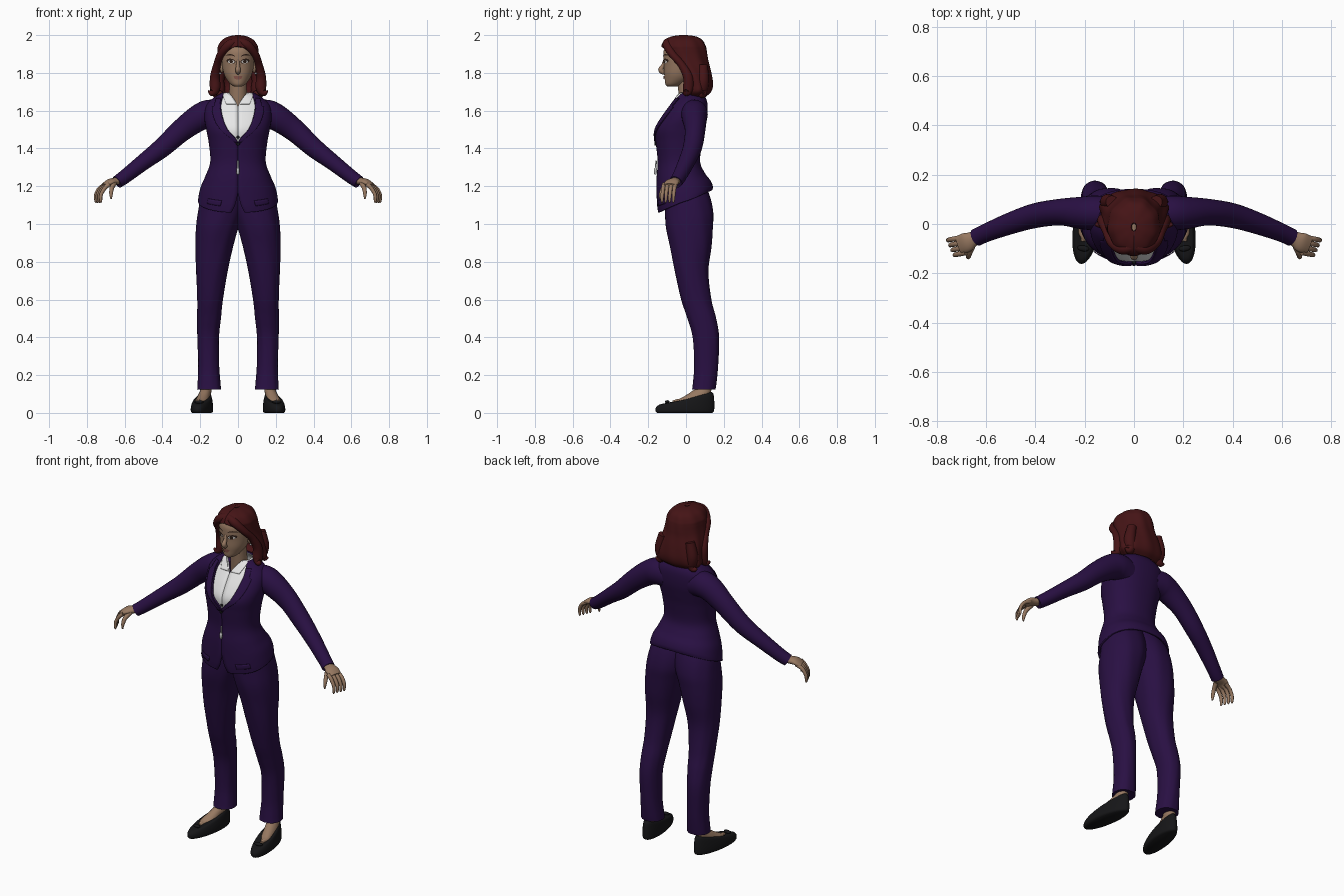
import bpy, bmesh, math
from mathutils import Matrix, Vector

cube = bpy.data.objects.get("Cube")
if cube:
    bpy.data.objects.remove(cube)


def material(name, *rgb):
    m = bpy.data.materials.new(name)
    m.use_nodes = True
    m.diffuse_color = (*rgb, 1)
    m.node_tree.nodes["Principled BSDF"].inputs["Base Color"].default_value = (*rgb, 1)
    return m


PURPLE = material("purple cloth", .022, .005, .056)
HAIR = material("auburn hair", .06, .007, .008)
SKIN = material("skin", .31, .19, .12)
WHITE = material("white cotton", .85, .85, .85)
BLACK = material("black leather", .008, .008, .009)
EYE = material("eye white", .6, .58, .55)
IRIS = material("brown iris", .03, .015, .01)
LIP = material("lip", .24, .09, .07)
METAL = material("silver metal", .5, .5, .5)


def smooth(rows, sub=6):
    """Catmull-Rom samples through rows of numbers."""
    out = []
    for i in range(len(rows) - 1):
        quad = [rows[max(i - 1, 0)], rows[i], rows[i + 1], rows[min(i + 2, len(rows) - 1)]]
        for k in range(sub):
            t = k / sub
            out.append([b + .5 * t * (c - a + t * (2 * a - 5 * b + 4 * c - d + t * (3 * (b - c) + d - a)))
                        for a, b, c, d in zip(*quad)])
    return out + [list(rows[-1])]


def finish(name, mesh, mat, mirror=False, thick=0):
    mesh.materials.append(mat)
    for p in mesh.polygons:
        p.use_smooth = True
    mesh.set_sharp_from_angle(angle=math.radians(50))
    ob = bpy.data.objects.new(name, mesh)
    bpy.context.scene.collection.objects.link(ob)
    if thick:
        mod = ob.modifiers.new("thickness", "SOLIDIFY")
        mod.thickness, mod.offset = thick, -1
    if mirror:
        ob.modifiers.new("mirror", "MIRROR").use_mirror_merge = False
    return ob


def skin_rings(name, rings, mat, closed=True, **kw):
    n, faces = len(rings[0]), []
    for i in range(len(rings) - 1):
        for j in range(n if closed else n - 1):
            k = (j + 1) % n
            faces.append((i * n + j, i * n + k, i * n + n + k, i * n + n + j))
    if closed:
        last = (len(rings) - 1) * n
        faces += [tuple(reversed(range(n))), tuple(range(last, last + n))]
    mesh = bpy.data.meshes.new(name)
    mesh.from_pydata([v for r in rings for v in r], [], faces)
    return finish(name, mesh, mat, **kw)


def loft(name, rows, mat, n=48, p=1, band=None, zr=(-9, 9), lift=0, ripple=0, xf=Matrix(), **kw):
    """Stacked ovals; a row is z, centre x, half width, front, back, opening, rise at back."""
    closed = band is None and not any(r[5] for r in rows)
    rings = []
    for z, cx, rx, yf, yb, gap, tilt in smooth(rows):
        if not zr[0] <= z <= zr[1]:
            continue
        a = math.asin(min(max(gap, 0) / rx, .97) ** (1 / p))
        lo, hi = a, 2 * math.pi - a
        if band:
            lo, hi = a + band(z)[0] / rx, a + band(z)[1] / rx
        rx, yc, ry = rx + lift, (yf + yb) / 2, (yb - yf) / 2 + lift
        ring = []
        for j in range(n):
            t = lo + (hi - lo) * j / (n if closed else n - 1)
            s, c = math.sin(t), math.cos(t)
            k = 1 + ripple * math.sin(9 * t + 14 * z)
            ring.append(xf @ Vector((cx + k * rx * math.copysign(abs(s) ** p, s),
                                     yc - k * ry * math.copysign(abs(c) ** p, c),
                                     z + tilt * (1 - c) / 2)))
        rings.append(ring)
    return skin_rings(name, rings, mat, closed, **kw)


def tube(name, pts, mat, ref=(0, 0, 1), n=20, **kw):
    """Oval tube through points x, y, z, width, height."""
    pts = smooth([q if len(q) == 5 else (*q, q[3]) for q in pts])
    rings = []
    for i, q in enumerate(pts):
        t = (Vector(pts[min(i + 1, len(pts) - 1)][:3]) - Vector(pts[max(i - 1, 0)][:3])).normalized()
        a = Vector(ref).cross(t).normalized()
        b = t.cross(a)
        rings.append([Vector(q[:3]) + a * q[3] * math.cos(u) + b * q[4] * math.sin(u)
                      for u in (2 * math.pi * j / n for j in range(n))])
    return skin_rings(name, rings, mat, **kw)


def ball(name, loc, size, mat, xf=Matrix(), **kw):
    bm = bmesh.new()
    bmesh.ops.create_uvsphere(bm, u_segments=20, v_segments=12, radius=1,
                              matrix=xf @ Matrix.Translation(loc) @ Matrix.Diagonal((*size, 1)))
    mesh = bpy.data.meshes.new(name)
    bm.to_mesh(mesh)
    bm.free()
    return finish(name, mesh, mat, **kw)


# Jacket: open shell with hem rising at the back, lapels and pocket flaps
jacket = [(1.06, 0, .212, -.148, .14, .035, .12), (1.1, 0, .208, -.153, .142, .016, .10),
          (1.17, 0, .196, -.156, .13, 0, .06), (1.24, 0, .172, -.156, .1, 0, .03),
          (1.33, 0, .147, -.15, .075, 0, 0), (1.43, 0, .155, -.16, .085, 0, 0),
          (1.5, 0, .168, -.165, .1, .055, 0), (1.56, 0, .178, -.138, .112, .08, 0),
          (1.62, 0, .172, -.098, .115, .092, 0), (1.66, 0, .14, -.07, .108, .088, 0),
          (1.695, 0, .085, -.05, .085, .078, 0)]
loft("jacket", jacket, PURPLE, n=72, p=.88, thick=.01)
loft("lapels", jacket, PURPLE, n=8, p=.88, lift=.007, thick=.006, mirror=True, zr=(1.43, 1.67),
     band=lambda z: (0, .012 + .045 * math.sin(min(1, (z - 1.43) / .17) * math.pi / 2) - (.02 if z > 1.62 else 0)))
loft("pocket_flaps", jacket, PURPLE, n=12, p=.88, lift=.005, thick=.004, mirror=True,
     zr=(1.085, 1.125), band=lambda z: (.07, .16))

# Shirt with turned collar
shirt = [(z, x, rx - .013, yf + .013, yb - .013, max(0, z - 1.635) * .8, 0)
         for z, x, rx, yf, yb, gap, tilt in jacket[4:]]
loft("shirt", shirt, WHITE, n=64, p=.88, thick=.004)
loft("shirt_collar", shirt, WHITE, n=10, p=.88, lift=.007, thick=.005, mirror=True, zr=(1.63, 1.7),
     band=lambda z: (.004, .05))
ball("shirt_button", (0, -.155, 1.46), (.008, .006, .008), BLACK)
ball("jacket_button", (0, -.162, 1.425), (.01, .006, .01), BLACK)
tube("zip_pull", [(0, -.158, 1.335, .004), (0, -.16, 1.30, .005), (0, -.162, 1.285, .009),
                  (0, -.162, 1.262, .006)], METAL, (0, 1, 0), 10)

# Trousers: one leg, mirrored; rows give height, inner, outer, front, back
leg = [(.125, .09, .216, .033, .157), (.16, .093, .214, .037, .162), (.25, .1, .211, .043, .17),
       (.4, .1, .215, .035, .175), (.5, .09, .216, .008, .16), (.6, .08, .216, -.025, .135),
       (.75, .055, .222, -.06, .118), (.88, .025, .225, -.085, .135), (.98, -.002, .222, -.105, .143),
       (1.06, -.025, .213, -.11, .145), (1.15, -.035, .195, -.11, .125), (1.25, -.03, .155, -.1, .08)]
loft("trouser_legs", [(z, (a + b) / 2, (b - a) / 2, f, k, 0, 0) for z, a, b, f, k in leg],
     PURPLE, p=.92, ripple=.008, mirror=True)

# Sleeves
tube("sleeves", [(.08, .045, 1.575, .06, .07), (.15, .045, 1.583, .07, .075), (.21, .045, 1.56, .066, .07),
                 (.3, .048, 1.495, .054, .06), (.4, .034, 1.405, .05, .052), (.5, .003, 1.328, .044, .043),
                 (.6, -.036, 1.25, .037, .037), (.64, -.055, 1.222, .036, .034)],
     PURPLE, n=28, mirror=True)

# Hands
tube("hands", [(.61, -.045, 1.237, .026, .022), (.65, -.06, 1.226, .03, .02),
               (.68, -.075, 1.22, .04, .018), (.71, -.086, 1.204, .036, .012)], SKIN, mirror=True)
for i, finger in enumerate(("little", "ring", "middle", "index")):
    y, dx = -.055 - .02 * i, -.009 * i
    tube(finger + "_fingers", [(.695 + dx / 2, y, 1.211, .012), (.732 + dx, y - .006, 1.19, .0105),
                               (.752 + dx, y - .01, 1.155, .0095), (.753 + dx, y - .012, 1.122, .007),
                               (.751 + dx, y - .012, 1.112, .002)], SKIN, (0, 1, 0), 10, mirror=True)
tube("thumbs", [(.655, -.085, 1.216, .014), (.668, -.118, 1.19, .012), (.672, -.133, 1.16, .01),
                (.672, -.137, 1.132, .004)], SKIN, (1, 0, 0), 10, mirror=True)

# Feet and flat shoes, toes turned out
splay = Matrix.Translation((.19, 0, 0)) @ Matrix.Rotation(.16, 4, "Z")
loft("shoes", [(0, 0, .046, -.155, .14, 0, 0), (.01, 0, .054, -.163, .15, 0, 0),
               (.03, 0, .053, -.16, .152, 0, .02), (.046, 0, .045, -.135, .148, 0, .05),
               (.052, 0, .034, -.075, .138, 0, .06)], BLACK, xf=splay, mirror=True)
ball("shoe_bows", (0, -.1, .058), (.024, .012, .009), BLACK, xf=splay, mirror=True)
tube("feet", [(.165, .1, .2, .034, .038), (.17, .095, .12, .03, .038), (.183, .05, .08, .032, .04),
              (.197, -.03, .05, .033, .022), (.205, -.07, .045, .02, .01)], SKIN, (0, 1, 0), mirror=True)

# Neck, head, nose and ears
tube("neck", [(0, .03, 1.6, .06), (0, .012, 1.66, .048), (0, 0, 1.76, .046)], SKIN, (0, 1, 0), 28)
head = [(1.727, 0, .018, -.098, -.05, 0, 0), (1.74, 0, .04, -.109, -.015, 0, 0),
        (1.77, 0, .063, -.113, .03, 0, 0), (1.8, 0, .076, -.116, .05, 0, 0),
        (1.84, 0, .084, -.117, .07, 0, 0), (1.88, 0, .087, -.12, .08, 0, 0),
        (1.92, 0, .084, -.117, .08, 0, 0), (1.96, 0, .068, -.09, .065, 0, 0), (1.98, 0, .03, -.04, .03, 0, 0)]
loft("head", head, SKIN, n=56)
tube("nose", [(0, -.112, 1.868, .008), (0, -.121, 1.84, .01), (0, -.133, 1.817, .014),
              (0, -.12, 1.802, .012), (0, -.11, 1.798, .006)], SKIN, (0, 1, 0), 16)
ball("ears", (.086, -.012, 1.83), (.01, .018, .03), SKIN, mirror=True)
ball("earrings", (.094, -.014, 1.797), (.006, .006, .006), METAL, mirror=True)


def face_y(x, z):
    r = min(smooth(head, 20), key=lambda q: abs(q[0] - z))
    return (r[3] + r[4]) / 2 - (r[4] - r[3]) / 2 * math.sqrt(max(0, 1 - (x / r[2]) ** 2))


def plate(name, cx, cz, w, h, mat, lift, bend=0, tilt=0, mirror=True):
    """Thin oval lying on the face."""
    rings = []
    for k in (1, .66, .33, .02):
        ring = []
        for j in range(24):
            u, v = k * math.cos(j * math.pi / 12), k * math.sin(j * math.pi / 12)
            x, z = cx + w * u, cz + h * v + bend * u * u + tilt * u
            ring.append((x, face_y(x, z) - lift, z))
        rings.append(ring)
    skin_rings(name, rings, mat, mirror=mirror)


# Painted face
plate("lashes", .037, 1.862, .024, .013, IRIS, .002, 0, .003)
plate("eye_whites", .036, 1.859, .018, .0085, EYE, .0035)
plate("irises", .036, 1.86, .0085, .0088, IRIS, .005)
plate("eyebrows", .04, 1.896, .026, .0035, IRIS, .003, -.007, .002)
plate("upper_lip", 0, 1.779, .025, .005, LIP, .004, .001, mirror=False)
plate("lower_lip", 0, 1.771, .021, .006, LIP, .005, .002, mirror=False)

# Hair: thick wavy shell open around the face, side sweeps and flipped ends
hair = [(1.675, 0, .105, -.005, .105, .092, 0), (1.7, 0, .138, -.015, .132, .125, 0),
        (1.74, 0, .138, -.03, .142, .128, 0), (1.8, 0, .13, -.055, .134, .124, 0),
        (1.86, 0, .116, -.1, .12, .106, 0), (1.895, 0, .11, -.12, .115, .086, 0),
        (1.925, 0, .107, -.127, .11, .05, 0), (1.945, 0, .103, -.128, .104, 0, 0),
        (1.975, 0, .082, -.112, .086, 0, 0), (1.993, 0, .048, -.075, .052, 0, 0), (2, 0, .012, -.03, .004, 0, 0)]
loft("hair", hair, HAIR, n=96, ripple=.018, thick=.03)
tube("hair_sweeps", [(-.012, -.085, 1.968, .02), (.045, -.1, 1.95, .024), (.09, -.073, 1.9, .02),
                     (.11, -.025, 1.845, .02), (.122, .01, 1.78, .026), (.122, .012, 1.72, .028),
                     (.138, .0, 1.694, .018), (.157, -.005, 1.705, .004)], HAIR, (0, 1, .3), mirror=True)
tube("back_locks", [(.09, .09, 1.84, .025), (.105, .09, 1.76, .032), (.1, .085, 1.705, .03),
                    (.115, .09, 1.683, .018), (.138, .09, 1.69, .004)], HAIR, (0, 1, 0), mirror=True)
